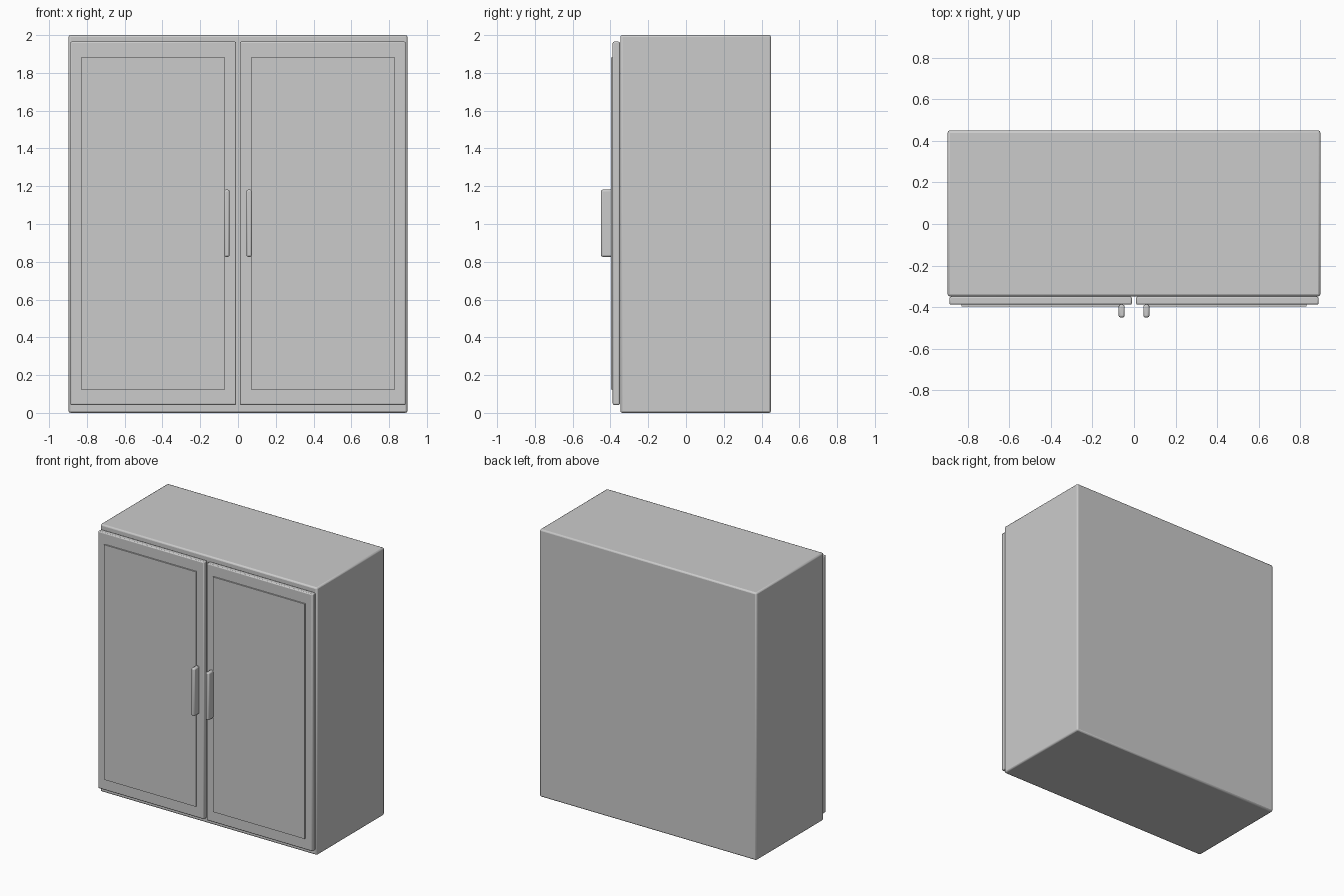
import bpy

if "Cube" in bpy.data.objects:
    bpy.data.objects.remove(bpy.data.objects["Cube"])


def box(name, lo, hi, bevel=0.0, segments=2):
    """Box between two corners, with optional rounded edges."""
    bpy.ops.mesh.primitive_cube_add(
        size=1, location=[(a + b) / 2 for a, b in zip(lo, hi)])
    obj = bpy.context.object
    obj.name = name
    obj.scale = [b - a for a, b in zip(lo, hi)]
    bpy.ops.object.transform_apply(location=False, rotation=False, scale=True)
    if bevel:
        mod = obj.modifiers.new("rounded_edges", 'BEVEL')
        mod.width = bevel
        mod.segments = segments
        bpy.ops.object.shade_smooth_by_angle()
    return obj


def side_box(name, side, x0, x1, y0, y1, z0, z1, bevel=0.0):
    """Box placed on the left (-1) or right (+1) half of the cabinet."""
    xa, xb = sorted((side * x0, side * x1))
    return box(name, (xa, y0, z0), (xb, y1, z1), bevel)


# Cabinet body
box("cabinet_body", (-0.897, -0.348, 0.0), (0.897, 0.45, 2.0), 0.011)

# Mirrored doors with raised panels and upright handles
for label, side in (("left", -1), ("right", 1)):
    side_box(f"{label}_door", side, 0.01, 0.888, -0.388, -0.35, 0.042, 1.965, 0.007)
    side_box(f"{label}_door_panel", side, 0.07, 0.83, -0.398, -0.386, 0.125, 1.882)
    side_box(f"{label}_handle", side, 0.045, 0.074, -0.45, -0.388, 0.826, 1.182, 0.009)
